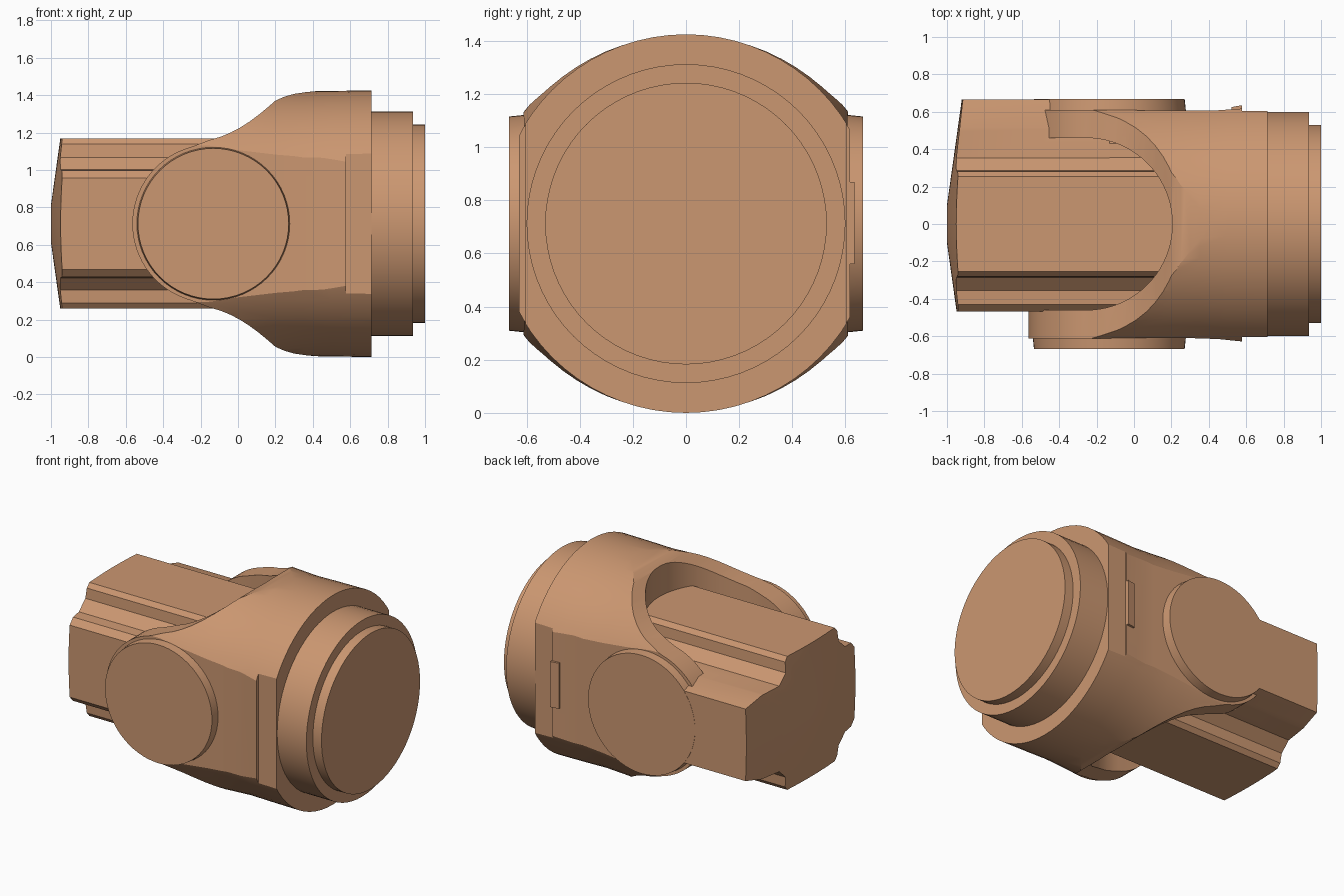
import bpy, bmesh, math
from mathutils import Vector

if "Cube" in bpy.data.objects:
    bpy.data.objects.remove(bpy.data.objects["Cube"])

CZ = 0.7125      # height of the main axis
BX = -0.132      # pivot boss centre along x

mat = bpy.data.materials.new("copper_orange")
mat.diffuse_color = (0.60, 0.31, 0.165, 1)
mat.use_nodes = True
mat.node_tree.nodes["Principled BSDF"].inputs["Base Color"].default_value = mat.diffuse_color


def make_object(name, bm):
    bmesh.ops.recalc_face_normals(bm, faces=bm.faces)
    me = bpy.data.meshes.new(name)
    bm.to_mesh(me)
    bm.free()
    me.materials.append(mat)
    ob = bpy.data.objects.new(name, me)
    bpy.context.collection.objects.link(ob)
    return ob


def prism(name, pts, axis, lo, hi):
    """Extrude a 2D outline along axis x (y,z), y (x,z) or z (x,y)."""
    place = {"x": lambda a, b, t: (t, a, b),
             "y": lambda a, b, t: (a, t, b),
             "z": lambda a, b, t: (a, b, t)}[axis]
    bm = bmesh.new()
    ends = [[bm.verts.new(place(a, b, t)) for a, b in pts] for t in (lo, hi)]
    n = len(pts)
    for i in range(n):
        j = (i + 1) % n
        bm.faces.new((ends[0][i], ends[0][j], ends[1][j], ends[1][i]))
    bm.faces.new(ends[0])
    bm.faces.new(ends[1])
    return make_object(name, bm)


def lathe(name, profile, axis="x", centre=(0, 0, CZ), n=72):
    """Turn (position, radius) points around the x or y axis."""
    bm = bmesh.new()
    rings = []
    for t, r in profile:
        ring = []
        for i in range(n):
            c, s = r * math.cos(math.tau * i / n), r * math.sin(math.tau * i / n)
            p = (t, c, s) if axis == "x" else (c, t, s)
            ring.append(bm.verts.new(Vector(p) + Vector(centre)))
        rings.append(ring)
    for a, b in zip(rings, rings[1:]):
        for i in range(n):
            j = (i + 1) % n
            bm.faces.new((a[i], a[j], b[j], b[i]))
    bm.faces.new(rings[0])
    bm.faces.new(rings[-1])
    return make_object(name, bm)


def combine(ob, *steps):
    """Apply boolean steps (operation, cutter) and delete the cutters."""
    for op, cutter in steps:
        cutter.hide_render = True
        m = ob.modifiers.new(op, "BOOLEAN")
        m.operation, m.object, m.solver = op, cutter, "EXACT"
    dg = bpy.context.evaluated_depsgraph_get()
    dg.update()
    me = bpy.data.meshes.new_from_object(ob.evaluated_get(dg))
    ob.modifiers.clear()
    ob.data = me
    for _, cutter in steps:
        bpy.data.objects.remove(cutter)
    return ob


def arc(cx, cy, r, a0, a1, n):
    return [(cx + r * math.cos(math.radians(a0 + (a1 - a0) * i / n)),
             cy + r * math.sin(math.radians(a0 + (a1 - a0) * i / n)))
            for i in range(n + 1)]


# Fork: side outline (flared shoulder running into round ears)
flare = [(0.715, 0.74), (0.55, 0.735), (0.43, 0.71), (0.36, 0.703), (0.30, 0.694),
         (0.25, 0.68), (0.20, 0.658), (0.16, 0.623), (0.11, 0.582), (0.06, 0.545),
         (0.01, 0.513), (-0.04, 0.487), (-0.09, 0.466), (-0.15, 0.448)]
ear = arc(-0.14, 0, 0.425, 105, 255, 32)
outline = flare + ear + [(x, -z) for x, z in reversed(flare)]
fork = prism("fork", [(x, z + CZ) for x, z in outline], "y", -0.7, 0.7)

turned = lathe("turned_cutter", [(-0.7, 0.75), (-0.15, 0.74), (0.0, 0.727), (0.2, 0.714),
                                 (0.35, 0.707), (0.5, 0.710), (0.715, 0.7125)])
flats = prism("flats_cutter", [(-0.7, -0.612), (0.30, -0.610), (0.45, -0.615), (0.578, -0.628),
                               (0.578, -0.605), (0.8, -0.605), (0.8, 0.605), (0.578, 0.605),
                               (0.578, 0.617), (0.42, 0.606), (-0.7, 0.612)], "z", -0.2, 1.6)
slot_plan = [(-0.9, -0.46)] + arc(-0.255, 0, 0.46, -90, 90, 40) + [(-0.9, 0.46)]
slot = prism("slot_cutter", slot_plan, "z", -0.2, 1.6)
combine(fork, ("INTERSECT", turned), ("INTERSECT", flats), ("DIFFERENCE", slot))

# Small locating rib on the back flat
prism("locating_rib", [(0.52, 0.59), (0.578, 0.59), (0.578, 0.635), (0.52, 0.625)],
      "z", 0.56, 0.87)

# Stepped collar on the right end
lathe("collar", [(0.70, 0.60), (0.935, 0.60), (0.935, 0.53), (1.0, 0.53)])

# Pivot bosses on both ears
for side, word in ((-1, "front"), (1, "back")):
    lathe(word + "_pivot_boss", [(side * 0.465, 0.424), (side * 0.667, 0.403)],
          "y", (BX, 0, CZ), 64)


def cone_end():
    return lathe("cone_cutter", [(-1.0, 0.10), (-0.86, 1.10), (0.5, 1.10)], n=96)


# Shaft core: stepped section, mirrored top to bottom and side to side
steps = [(0.255, 0.4545), (0.28, 0.425), (0.285, 0.355), (0.355, 0.29),
         (0.43, 0.285), (0.468, 0.245)]
right = steps + [(y, -z) for y, z in reversed(steps)]
section = right + [(-y, z) for y, z in reversed(right)]
core = prism("shaft_core", [(y, z + CZ) for y, z in section], "x", -1.1, 0.25)
combine(core, ("INTERSECT", cone_end()))

# Shaft wing reaching out to the back ear
half = [(0.34, 0.292), (0.515, 0.285), (0.666, 0.245)]
wing_section = half + [(y, -z) for y, z in reversed(half)]
wing = prism("shaft_wing", [(y, z + CZ) for y, z in wing_section], "x", -1.1, -0.13)
combine(wing, ("INTERSECT", cone_end()))

# Smooth shading with sharp edges kept
bpy.ops.object.select_all(action="DESELECT")
for ob in bpy.context.scene.objects:
    ob.select_set(True)
    bpy.context.view_layer.objects.active = ob
bpy.ops.object.shade_smooth_by_angle(angle=math.radians(25))
